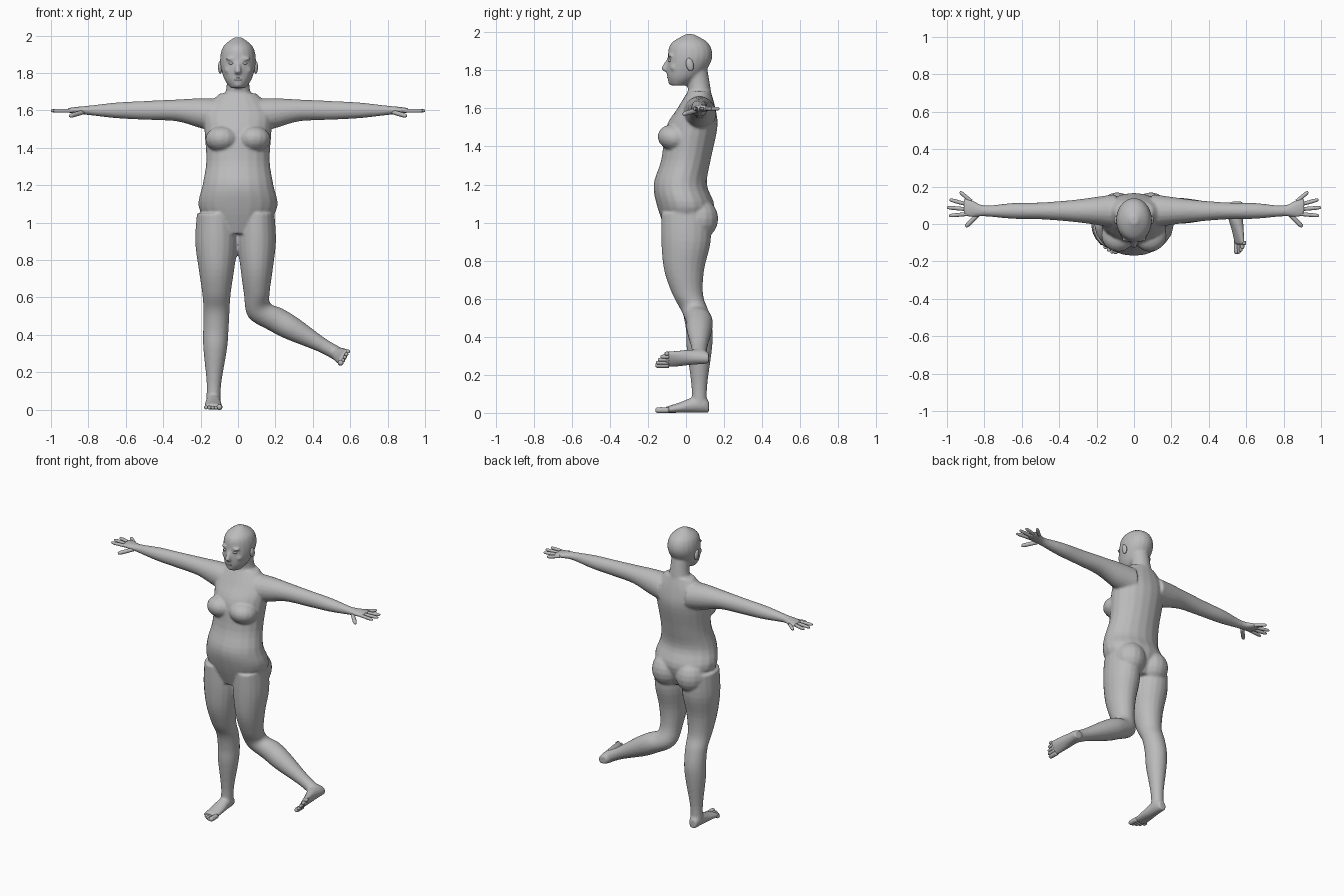
import bpy, bmesh
from math import sin, cos, pi, radians
from mathutils import Vector, Matrix

if "Cube" in bpy.data.objects:
    bpy.data.objects.remove(bpy.data.objects["Cube"])

GREY = (0.5, 0.5, 0.5, 1)
clay = bpy.data.materials.new("clay grey")
clay.use_nodes = True
clay.diffuse_color = GREY
clay.node_tree.nodes["Principled BSDF"].inputs["Base Color"].default_value = GREY

SIDES, STEPS = 20, 4
X, Y, Z = Vector((1, 0, 0)), Vector((0, 1, 0)), Vector((0, 0, 1))


def spline(before, start, end, after, t):
    """Smooth curve from start to end that respects both neighbours."""
    leave, arrive = (end - before) / 2, (after - start) / 2
    ease = t * t * (3 - 2 * t)
    return (start.lerp(end, ease) + leave * t * (1 - t) ** 2 - arrive * t * t * (1 - t))


def smooth_sections(sections):
    """Fill in sections between the given ones."""
    last = len(sections) - 1
    filled = []
    for i in range(last):
        four = [sections[min(max(k, 0), last)] for k in range(i - 1, i + 3)]
        for step in range(STEPS):
            filled.append([spline(*column, step / STEPS) for column in zip(*four)])
    return filled + [sections[last]]


def loft(bm, sections):
    """Skin a closed tube through (centre, half axis, other half axis)."""
    rings = []
    for centre, across, along in smooth_sections(sections):
        angles = [2 * pi * i / SIDES for i in range(SIDES)]
        rings.append([bm.verts.new(centre + across * cos(a) + along * sin(a)) for a in angles])
    for lower, upper in zip(rings, rings[1:]):
        for i in range(SIDES):
            j = (i + 1) % SIDES
            bm.faces.new((lower[i], lower[j], upper[j], upper[i]))
    bm.faces.new(reversed(rings[0]))
    bm.faces.new(rings[-1])


def upright(bm, rows, x=0.0):
    """Stack of level sections: height, y, half width, half depth."""
    loft(bm, [(Vector((x, y, z)), X * width, Y * depth) for z, y, width, depth in rows])


def blob(bm, centre, radii, lean=0):
    place = Matrix.Translation(centre) @ Matrix.Rotation(radians(lean), 4, 'X')
    bmesh.ops.create_uvsphere(bm, u_segments=16, v_segments=10, radius=1,
                              matrix=place @ Matrix.Diagonal((*radii, 1)))


def digit(bm, start, end, radius):
    """Finger or toe with a narrowed tip."""
    turn = (end - start).to_track_quat('Z', 'Y')
    loft(bm, [(start.lerp(end, t), turn @ X * radius * size, turn @ Y * radius * size)
              for t, size in ((0, 1), (.8, 1), (1, .5))])


def finish(name, bm, fuse=False):
    bmesh.ops.recalc_face_normals(bm, faces=bm.faces)
    mesh = bpy.data.meshes.new(name)
    bm.to_mesh(mesh)
    bm.free()
    mesh.materials.append(clay)
    mesh.polygons.foreach_set("use_smooth", [True] * len(mesh.polygons))
    part = bpy.data.objects.new(name, mesh)
    bpy.context.collection.objects.link(part)
    if fuse:
        remesh = part.modifiers.new("fuse", 'REMESH')
        remesh.mode, remesh.voxel_size, remesh.use_smooth_shade = 'VOXEL', .007, True
        relax = part.modifiers.new("blend", 'SMOOTH')
        relax.factor, relax.iterations = .5, 6


body, fingers, toes, face = (bmesh.new() for part in range(4))

# torso
upright(body, [(.94, 0, .13, .1), (1.08, 0, .21, .15), (1.2, -.03, .19, .14),
               (1.33, 0, .17, .13), (1.5, .03, .18, .135), (1.6, .055, .18, .1),
               (1.69, .07, .1, .06)])
# neck
upright(body, [(1.6, .07, .12, .07), (1.7, .07, .066, .06), (1.82, .05, .06, .06)])
# head
upright(body, [(1.72, -.04, .04, .04), (1.77, -.01, .075, .09), (1.86, .02, .096, .117),
               (1.94, .02, .08, .1), (1.99, .02, .02, .02)])
# nose and chin
upright(body, [(1.86, -.09, .01, .01), (1.81, -.11, .017, .02), (1.795, -.1, .015, .015)])
blob(body, (0, -.07, 1.74), (.03, .025, .02))
# lips
for lip in (1.763, 1.773):
    blob(face, (0, -.087, lip), (.025, .013, .006))


def build_leg(side, hip, slim, swing):
    """Thigh, shin, foot and toes; swing turns the shin outward at the knee."""
    tilt = radians(swing)
    across, down = Vector((cos(tilt), 0, sin(tilt))), Vector((sin(tilt), 0, -cos(tilt)))
    bisector = (across + X).normalized()
    knee = Vector((.115 * side, .05, .53))
    thigh = [(1.05, 0, .11, .13), (.9, 0, .12, .13), (.75, -.01, .1, .105), (.62, .01, .08, .08)]
    sections = [(Vector((hip * side, y, z)), X * width * slim, Y * depth)
                for z, y, width, depth in thigh]
    sections.append((knee, bisector * .07, Y * .07))
    for reach, width in ((.1, .068), (.2, .064), (.38, .04), (.48, .038)):
        sections.append((knee + down * reach + Y * .02, across * width, Y * (width + .002)))
    loft(body, sections)

    sole = knee + down * .53 + Y * .02
    outward = across * side
    foot = ((.05, .03, .025), (.02, .045, .036), (-.04, .04, .04),
            (-.1, .028, .045), (-.18, .015, .047))
    loft(body, [(sole + Y * y - down * height, across * width, -down * height)
                for y, height, width in foot])
    for i in range(5):
        size = .01 if i else .015
        root = sole + outward * (.018 * i - .034) - down * size
        digit(toes, root - Y * .16, root - Y * (.23 - .003 * i * i), size)


def build_arm(side):
    """Arm straight out to the palm, with spread fingers and thumb."""
    sections = []
    for x, depth, height in ((.1, .09, .09), (.2, .075, .08), (.33, .058, .058), (.5, .045, .05),
                             (.65, .042, .042), (.8, .029, .025), (.87, .048, .018), (.91, .045, .012)):
        middle = Vector((x * side, max(.07, x / 5 - .09), min(1.6, 1.56 + x / 8)))
        sections.append((middle, Y * depth, Z * height))
    loft(body, sections)
    for i, (spread, length) in enumerate(((-5, .12), (5, .13), (15, .12), (40, .08))):
        aim = Vector((side * cos(radians(spread)), sin(radians(spread)), 0))
        knuckle = Vector((.87 * side, .055 + .022 * i, 1.598))
        digit(fingers, knuckle, knuckle + aim * length, .01)
    thumb = Vector((.83 * side, .055, 1.59))
    digit(fingers, thumb, thumb + Vector((.07 * side, -.07, -.02)), .012)


build_leg(-1, hip=.115, slim=.95, swing=-2)
build_leg(1, hip=.1, slim=.86, swing=61)
for side in (-1, 1):
    build_arm(side)
    # breast, buttock, brow and cheek
    blob(body, (.085 * side, -.06, 1.445), (.09, .09, .07), lean=-12)
    blob(body, (.09 * side, .065, 1.02), (.1, .105, .11))
    blob(body, (.036 * side, -.08, 1.876), (.03, .017, .009))
    blob(body, (.045 * side, -.06, 1.815), (.028, .025, .024))
    # eye and ear
    blob(face, (.035 * side, -.083, 1.852), (.015, .012, .008))
    blob(face, (.095 * side, .02, 1.83), (.012, .02, .035), lean=12)

finish("body", body, fuse=True)
finish("fingers", fingers)
finish("toes", toes)
finish("eyes_lips_and_ears", face)
